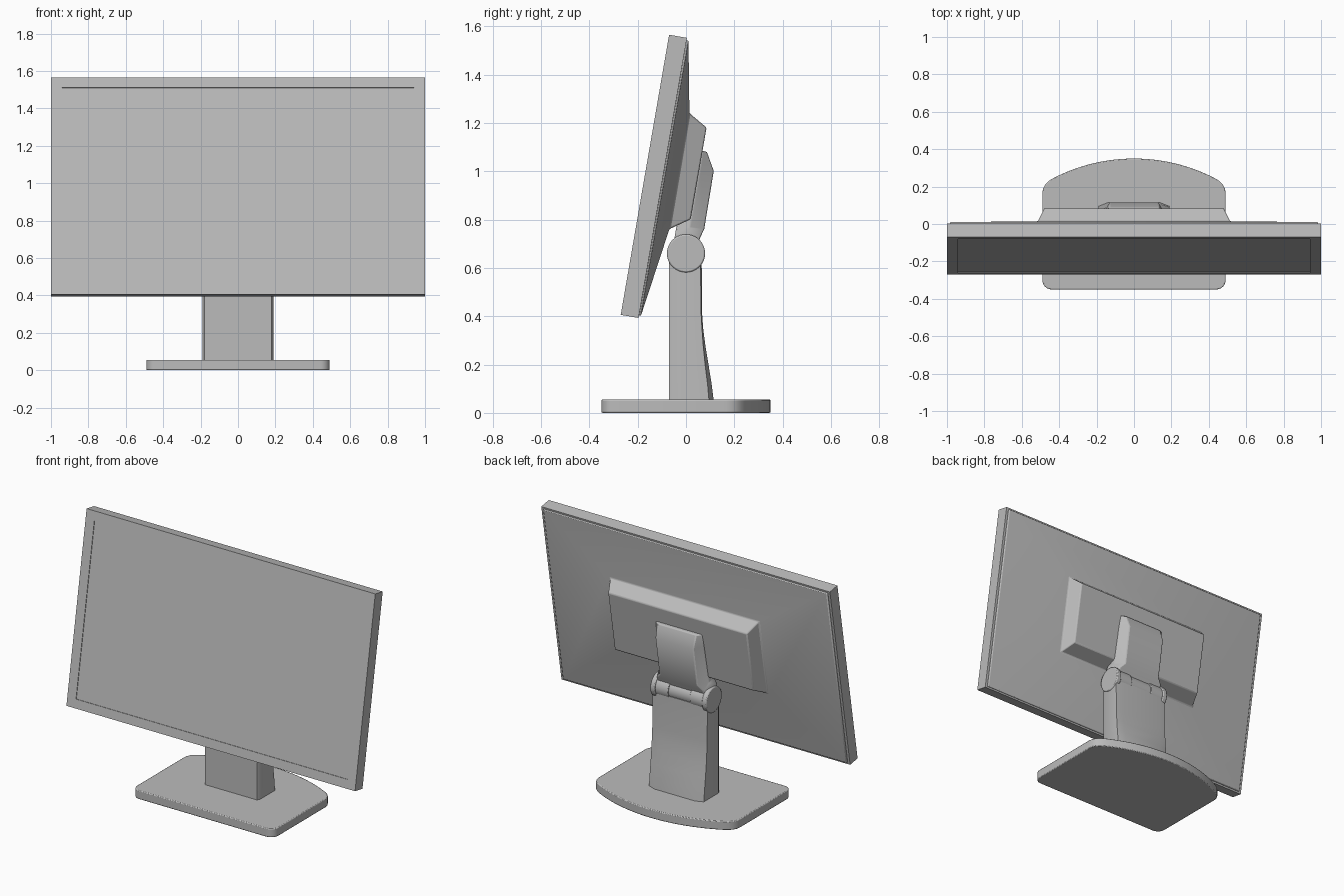
import bpy, bmesh
from math import radians, sin, cos, sqrt, pi
from mathutils import Matrix, Vector

cube = bpy.data.objects.get("Cube")
if cube:
    bpy.data.objects.remove(cube)

grey = bpy.data.materials.new("grey plastic")
grey.use_nodes = True
colour = (0.5, 0.5, 0.5, 1)
grey.diffuse_color = colour
grey.node_tree.nodes["Principled BSDF"].inputs["Base Color"].default_value = colour

# Frame of the tilted display: origin on the middle of its front
TILT = Matrix.Translation((0, -0.17, 0.985)) @ Matrix.Rotation(radians(-9.8), 4, 'X')


def finish(name, bm, bevel=0):
    bmesh.ops.recalc_face_normals(bm, faces=bm.faces)
    mesh = bpy.data.meshes.new(name)
    bm.to_mesh(mesh)
    bm.free()
    mesh.materials.append(grey)
    obj = bpy.data.objects.new(name, mesh)
    bpy.context.collection.objects.link(obj)
    bpy.ops.object.select_all(action='DESELECT')
    obj.select_set(True)
    bpy.context.view_layer.objects.active = obj
    bpy.ops.object.shade_smooth_by_angle(angle=radians(30))
    if bevel:
        mod = obj.modifiers.new("soft edges", 'BEVEL')
        mod.width = bevel
        mod.segments = 2
    return obj


def loft(name, rings, matrix=Matrix(), bevel=0, caps=True):
    """Skin a row of equal-length closed rings."""
    bm = bmesh.new()
    rows = [[bm.verts.new(matrix @ Vector(p)) for p in ring] for ring in rings]
    for a, b in zip(rows, rows[1:]):
        for i in range(len(a)):
            j = (i + 1) % len(a)
            bm.faces.new((a[i], a[j], b[j], b[i]))
    if caps:
        bm.faces.new(rows[0])
        bm.faces.new(rows[-1])
    return finish(name, bm, bevel)


def rect(x, low, high, y):
    return [(-x, y, low), (x, y, low), (x, y, high), (-x, y, high)]


def cylinder(name, x0, x1, radius, bevel=0):
    bm = bmesh.new()
    place = Matrix.Translation(((x0 + x1) / 2, 0, 0.66)) @ Matrix.Rotation(pi / 2, 4, 'Y')
    bmesh.ops.create_cone(bm, cap_ends=True, segments=40, radius1=radius,
                          radius2=radius, depth=abs(x1 - x0), matrix=place)
    return finish(name, bm, bevel)


# Display: bezel, slightly sunken screen, tapering rear shell
loft("bezel", [rect(0.94, -0.533, 0.533, 0.02), rect(0.94, -0.533, 0.533, 0),
               rect(1, -0.588, 0.588, 0), rect(1, -0.588, 0.588, 0.075),
               rect(0.98, -0.57, 0.57, 0.075)], TILT, caps=False)
loft("screen", [rect(0.94, -0.533, 0.533, 0.004), rect(0.94, -0.533, 0.533, 0.02)], TILT)
loft("rear_shell", [rect(0.985, -0.578, 0.578, 0.07), rect(0.985, -0.578, 0.578, 0.083),
                    rect(0.515, -0.204, 0.283, 0.138), rect(0.48, -0.149, 0.236, 0.218)],
     TILT, 0.006)

# Mounting arm: chamfered plate flaring towards the hinge
arm_rows = [  # height, back half width, front half width, back depth
    (0.138, 0.13, 0.16, 0.236), (0.064, 0.13, 0.165, 0.278),
    (-0.18, 0.13, 0.17, 0.28), (-0.215, 0.16, 0.185, 0.27), (-0.26, 0.16, 0.185, 0.262)]
loft("mounting_arm", [[(-w, 0.165, z), (w, 0.165, z), (w, 0.22, z),
                       (b, d, z), (-b, d, z), (-w, 0.22, z)]
                      for z, b, w, d in arm_rows], TILT, 0.005)

# Hinge: centre barrel, outer knuckles and end discs
cylinder("hinge_barrel", -0.1, 0.1, 0.066)
for side, label in ((1, "left"), (-1, "right")):
    cylinder("hinge_knuckle_" + label, side * 0.075, side * 0.165, 0.072, 0.003)
    cylinder("hinge_disc_" + label, side * 0.163, side * 0.195, 0.079, 0.006)

# Neck: column with a chamfered back that swells towards the foot
neck_rows = [(0.04, 0.096, 0.116), (0.12, 0.089, 0.106), (0.2, 0.079, 0.093),
             (0.28, 0.071, 0.08), (0.35, 0.066, 0.071), (0.42, 0.062, 0.066),
             (0.635, 0.06, 0.065)]
loft("neck", [[(-0.19, -0.05, z), (-0.18, -0.07, z), (0.18, -0.07, z), (0.19, -0.05, z),
               (0.19, s, z), (0.14, b, z), (-0.14, b, z), (-0.19, s, z)]
              for z, s, b in neck_rows])

# Base: rounded front corners and a bowed back edge
half = []
for i in range(7):
    a = -pi / 2 + i * pi / 12
    half.append((0.44 + 0.05 * cos(a), -0.3 + 0.05 * sin(a)))
half += [(0.49, 0.165), (0.486, 0.19), (0.474, 0.212), (0.456, 0.23)]
R = 0.94
for i in range(12):
    x = 0.43 * (1 - i / 12)
    half.append((x, 0.35 - R + sqrt(R * R - x * x)))
outline = half + [(0, 0.35)] + [(-x, y) for x, y in reversed(half)]
loft("base", [[(x, y, z) for x, y in outline] for z in (0, 0.055)], bevel=0.005)
